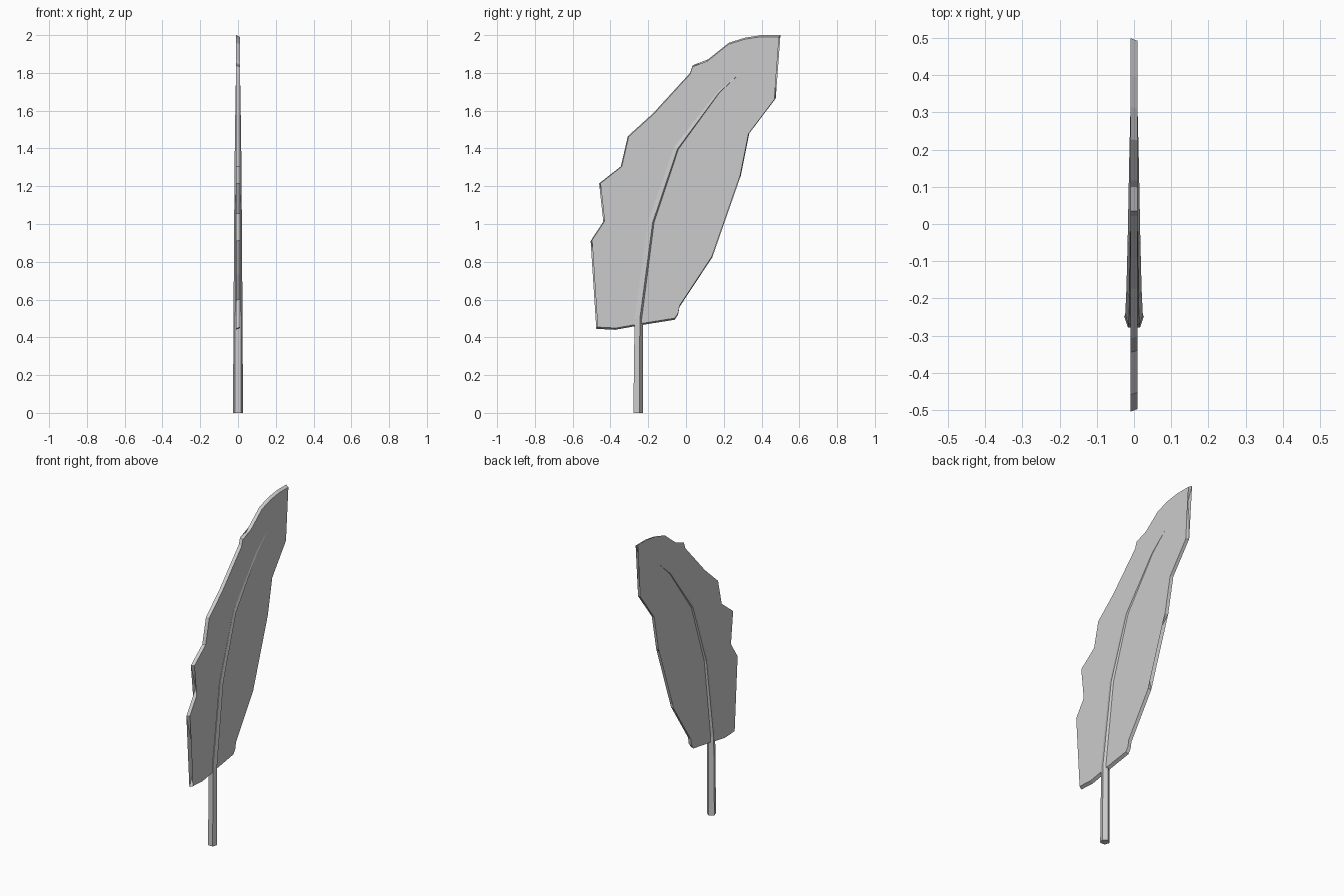
import bpy, bmesh, math
from mathutils import Vector

if "Cube" in bpy.data.objects:
    bpy.data.objects.remove(bpy.data.objects["Cube"])


def make_object(name, bm):
    bmesh.ops.recalc_face_normals(bm, faces=bm.faces[:])
    mesh = bpy.data.meshes.new(name)
    bm.to_mesh(mesh)
    bm.free()
    obj = bpy.data.objects.new(name, mesh)
    bpy.context.collection.objects.link(obj)
    return obj


def bridge(bm, a, b):
    n = len(a)
    for i in range(n):
        j = (i + 1) % n
        bm.faces.new((a[i], a[j], b[j], b[i]))


# Feather vane: ragged flat outline (y, z), slightly smaller on the +x side
outline = [
    (-.475, .445), (-.40, .595), (-.455, .73), (-.505, .91), (-.41, 1.055),
    (-.46, 1.215), (-.345, 1.305), (-.308, 1.465), (-.175, 1.585), (.022, 1.80),
    (.035, 1.84), (.10, 1.853), (.118, 1.872), (.228, 1.96), (.315, 1.987),
    (.40, 2.0), (.50, 2.0), (.462, 1.91), (.475, 1.79), (.475, 1.665),
    (.335, 1.48), (.29, 1.255), (.09, 1.055), (.14, .825), (-.035, .56),
    (-.042, .52), (-.06, .493), (-.23, .466), (-.375, .44)]
bm = bmesh.new()
back = [bm.verts.new((-.01, y, z)) for y, z in outline]
front = [bm.verts.new((.01, y * .985, 1.22 + (z - 1.22) * .988)) for y, z in outline]
bridge(bm, back, front)
bm.faces.new(back)
bm.faces.new(front)
bmesh.ops.triangulate(bm, faces=[f for f in bm.faces if len(f.verts) > 4])
make_object("feather_vane", bm)

# Quill: tapered five-sided shaft swept along a bent path (y, z, radius)
path = [(-.256, 0, .028), (-.252, .5, .025), (-.183, 1.01, .0215),
        (-.05, 1.40, .018), (.173, 1.70, .0135), (.35, 1.86, .009)]
bm = bmesh.new()
rings = []
for i, (y, z, r) in enumerate(path):
    p, q = path[max(i - 1, 0)], path[min(i + 1, len(path) - 1)]
    t = Vector((0, q[0] - p[0], q[1] - p[1])).normalized()
    if i == 0:
        t = Vector((0, 0, 1))
    side = Vector((0, t.z, -t.y))
    rings.append([bm.verts.new(Vector((0, y, z))
                  + side * r * math.cos(k * math.tau / 5)
                  + Vector((1, 0, 0)) * r * math.sin(k * math.tau / 5))
                  for k in range(5)])
for a, b in zip(rings, rings[1:]):
    bridge(bm, a, b)
bm.faces.new(rings[0])
bm.faces.new(rings[-1])
make_object("quill", bm)
